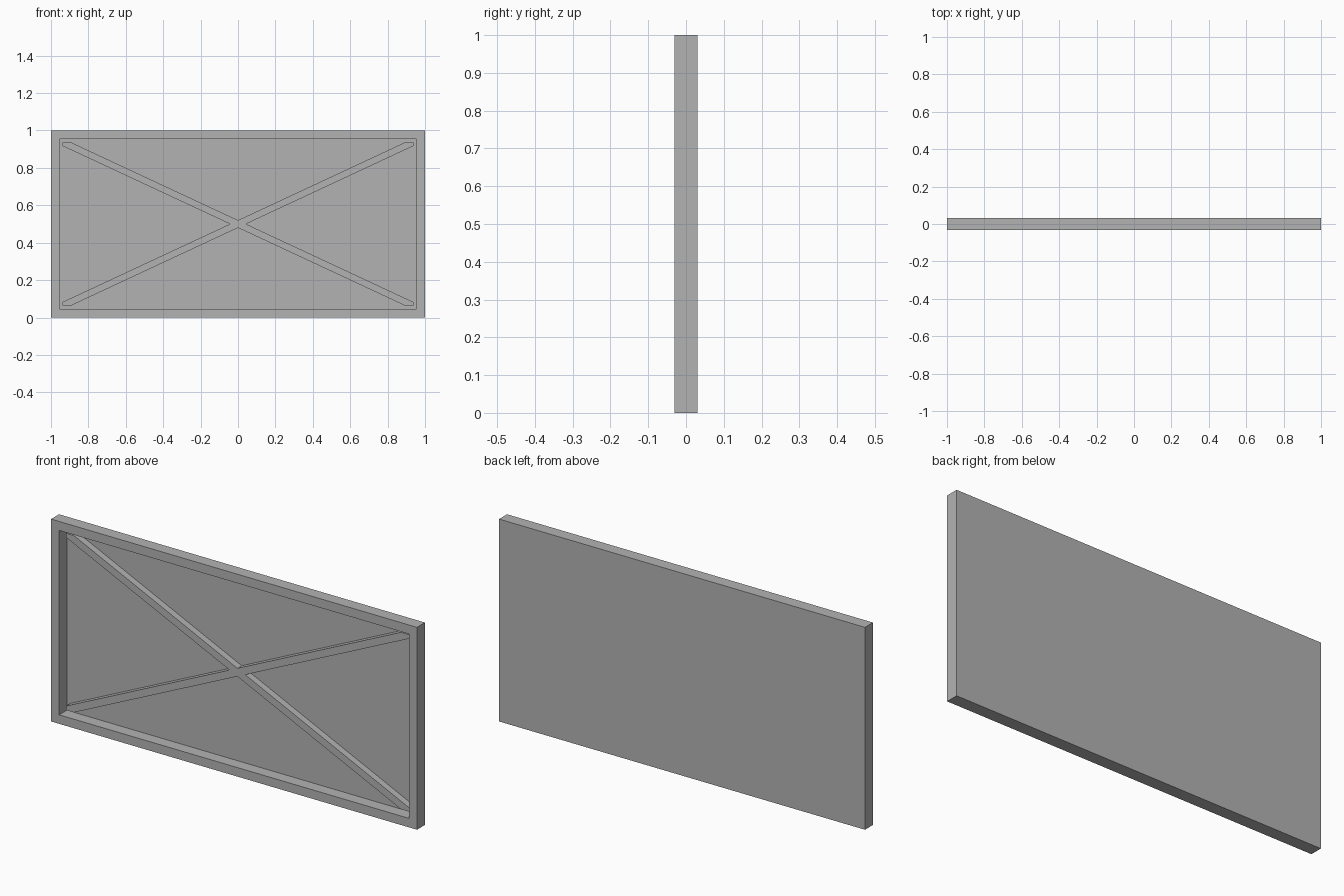
import bpy, bmesh
from mathutils import Vector

cube = bpy.data.objects.get("Cube")
if cube:
    bpy.data.objects.remove(cube, do_unlink=True)

GREY = (0.45, 0.45, 0.45, 1)
mat = bpy.data.materials.new("plain grey")
mat.use_nodes = True
mat.diffuse_color = GREY
mat.node_tree.nodes["Principled BSDF"].inputs["Base Color"].default_value = GREY

FRONT, BACK = -0.031, 0.031
HALF_W, HEIGHT = 1.0, 1.0
BORDER = 0.063
PANEL_FRONT = BACK - 0.002
BRACE_FRONT = -0.005


def finish(name, bm):
    bmesh.ops.recalc_face_normals(bm, faces=bm.faces)
    mesh = bpy.data.meshes.new(name)
    bm.to_mesh(mesh)
    bm.free()
    mesh.materials.append(mat)
    obj = bpy.data.objects.new(name, mesh)
    bpy.context.collection.objects.link(obj)
    return obj


def extrude_outline(name, outline, y0, y1):
    """Solid made from an (x, z) outline, running from y0 to y1."""
    bm = bmesh.new()
    face = bm.faces.new([bm.verts.new((x, y0, z)) for x, z in outline])
    out = bmesh.ops.extrude_face_region(bm, geom=[face])
    verts = [v for v in out["geom"] if isinstance(v, bmesh.types.BMVert)]
    bmesh.ops.translate(bm, verts=verts, vec=(0, y1 - y0, 0))
    return finish(name, bm)


# Framed panel: a slab whose front face is inset and pushed back
bm = bmesh.new()
bmesh.ops.create_cube(bm, size=1)
bmesh.ops.scale(bm, verts=bm.verts, vec=(2 * HALF_W, BACK - FRONT, HEIGHT))
bmesh.ops.translate(bm, verts=bm.verts, vec=(0, 0, HEIGHT / 2))
front = min(bm.faces, key=lambda f: f.calc_center_median().y)
bmesh.ops.inset_region(bm, faces=[front], thickness=BORDER)
out = bmesh.ops.extrude_face_region(bm, geom=[front])
floor = [v for v in out["geom"] if isinstance(v, bmesh.types.BMVert)]
bmesh.ops.translate(bm, verts=floor, vec=(0, PANEL_FRONT - FRONT, 0))
if front.is_valid:
    bmesh.ops.delete(bm, geom=[front], context="FACES_ONLY")
finish("framed_panel", bm)

# Cross brace: one outline, cut off at the corners of the opening
w, h, mid = HALF_W - BORDER, HEIGHT / 2 - BORDER, HEIGHT / 2
gap_x = 0.043
gap_z = gap_x * h / w
quarter = [(gap_x, 0), (w, h - gap_z), (w, h), (w - gap_x, h), (0, gap_z)]
right = quarter + [(x, -z) for x, z in reversed(quarter[1:])]
left = [(-x, -z) for x, z in right[1:5]]
cross = quarter + [(-x, z) for x, z in reversed(quarter[:-1])]
cross += [(-x, -z) for x, z in quarter[1:]]
cross += [(x, -z) for x, z in reversed(quarter[1:-1])]
extrude_outline("cross_brace", [(x, z + mid) for x, z in cross], BRACE_FRONT, BACK - 0.001)
